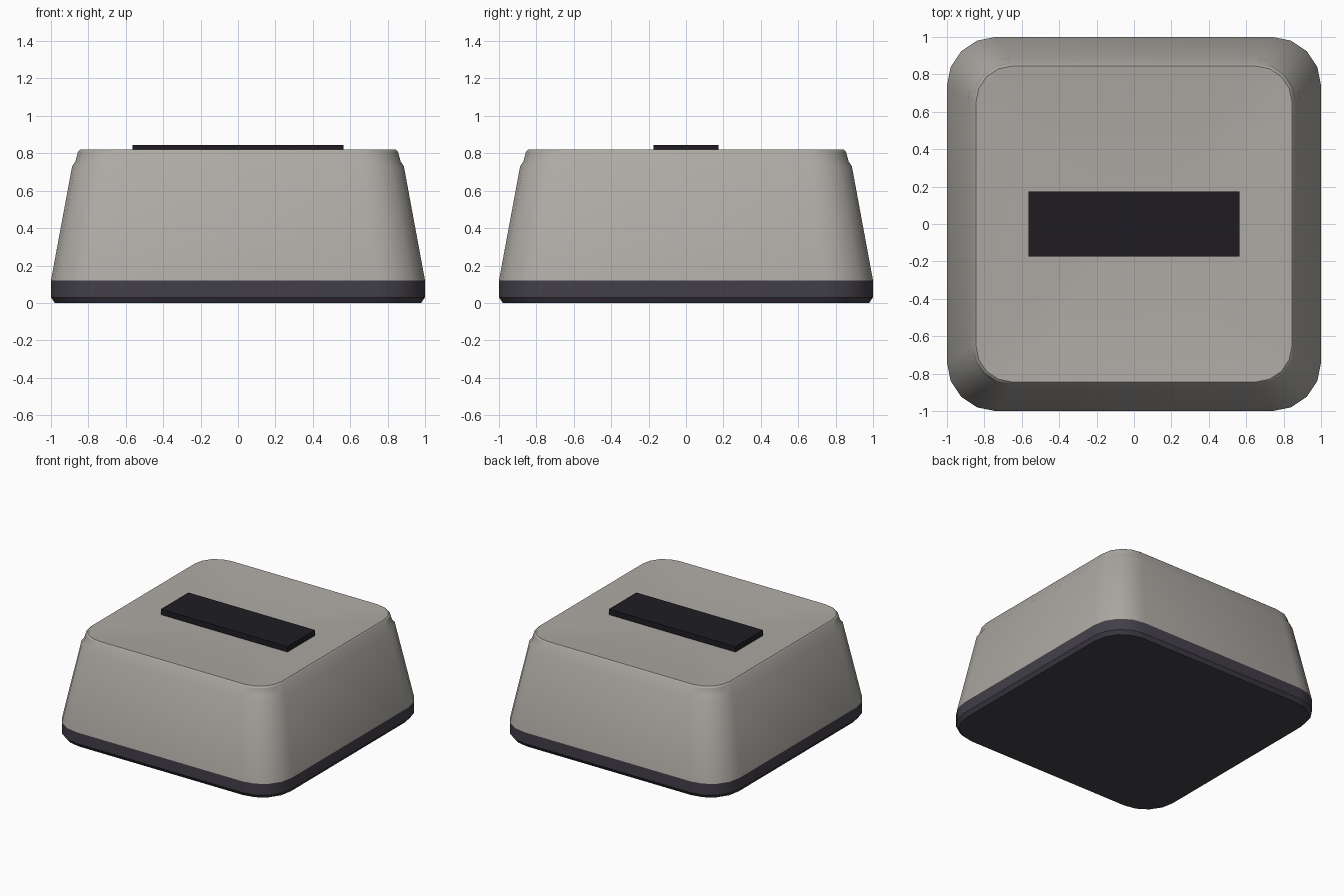
import bpy, bmesh
from math import sin, cos, pi, radians

if "Cube" in bpy.data.objects:
    bpy.data.objects.remove(bpy.data.objects["Cube"])


def material(name, color):
    m = bpy.data.materials.new(name)
    m.diffuse_color = (*color, 1)
    m.use_nodes = True
    m.node_tree.nodes["Principled BSDF"].inputs["Base Color"].default_value = m.diffuse_color
    return m


def outline(half, radius, z, seg=4):
    """Rounded square as a ring of points."""
    c = half - radius
    pts = []
    for q, (sx, sy) in enumerate([(1, 1), (-1, 1), (-1, -1), (1, -1)]):
        for i in range(seg + 1):
            a = q * pi / 2 + i * pi / 2 / seg
            pts.append((sx * c + radius * cos(a), sy * c + radius * sin(a), z))
    return pts


def loft(name, rings, mat=None, angle=30):
    """Skin rounded-square rings given as (half width, corner radius, z)."""
    bm = bmesh.new()
    loops = [[bm.verts.new(p) for p in outline(*r)] for r in rings]
    for a, b in zip(loops, loops[1:]):
        n = len(a)
        for i in range(n):
            j = (i + 1) % n
            bm.faces.new((a[i], a[j], b[j], b[i]))
    bm.faces.new(loops[0][::-1])
    bm.faces.new(loops[-1])
    return finish(name, bm, mat, angle)


def finish(name, bm, mat, angle=None):
    bmesh.ops.recalc_face_normals(bm, faces=bm.faces)
    me = bpy.data.meshes.new(name)
    bm.to_mesh(me)
    bm.free()
    ob = bpy.data.objects.new(name, me)
    bpy.context.collection.objects.link(ob)
    if mat:
        me.materials.append(mat)
    if angle:
        bpy.ops.object.select_all(action='DESELECT')
        ob.select_set(True)
        bpy.context.view_layer.objects.active = ob
        bpy.ops.object.shade_smooth_by_angle(angle=radians(angle))
    return ob


dark = material("dark_base", (0.055, 0.05, 0.065))
black = material("black_bar", (0.013, 0.012, 0.016))
grey = material("warm_grey", (0.42, 0.40, 0.37))

# dark base skirt
loft("base_skirt", [(0.98, 0.25, 0), (1.0, 0.26, 0.03), (1.0, 0.26, 0.12)], dark)

# tapered cap with a stepped rim and a shallow dished top
cap = [(1.0, 0.26, 0.12), (0.887, 0.22, 0.73), (0.87, 0.21, 0.755),
       (0.855, 0.2, 0.81), (0.845, 0.195, 0.82)]
for i in range(1, 8):
    t = 1 - i / 8
    cap.append((0.845 * t, 0.195 * t, 0.82 - 0.035 * (1 - t * t)))
loft("tapered_cap", cap, grey)

# flat bar bridging the dish
bm = bmesh.new()
bmesh.ops.create_cube(bm, size=1)
for v in bm.verts:
    v.co = (v.co.x * 1.13, v.co.y * 0.35, 0.8225 + v.co.z * 0.045)
finish("top_bar", bm, black)
